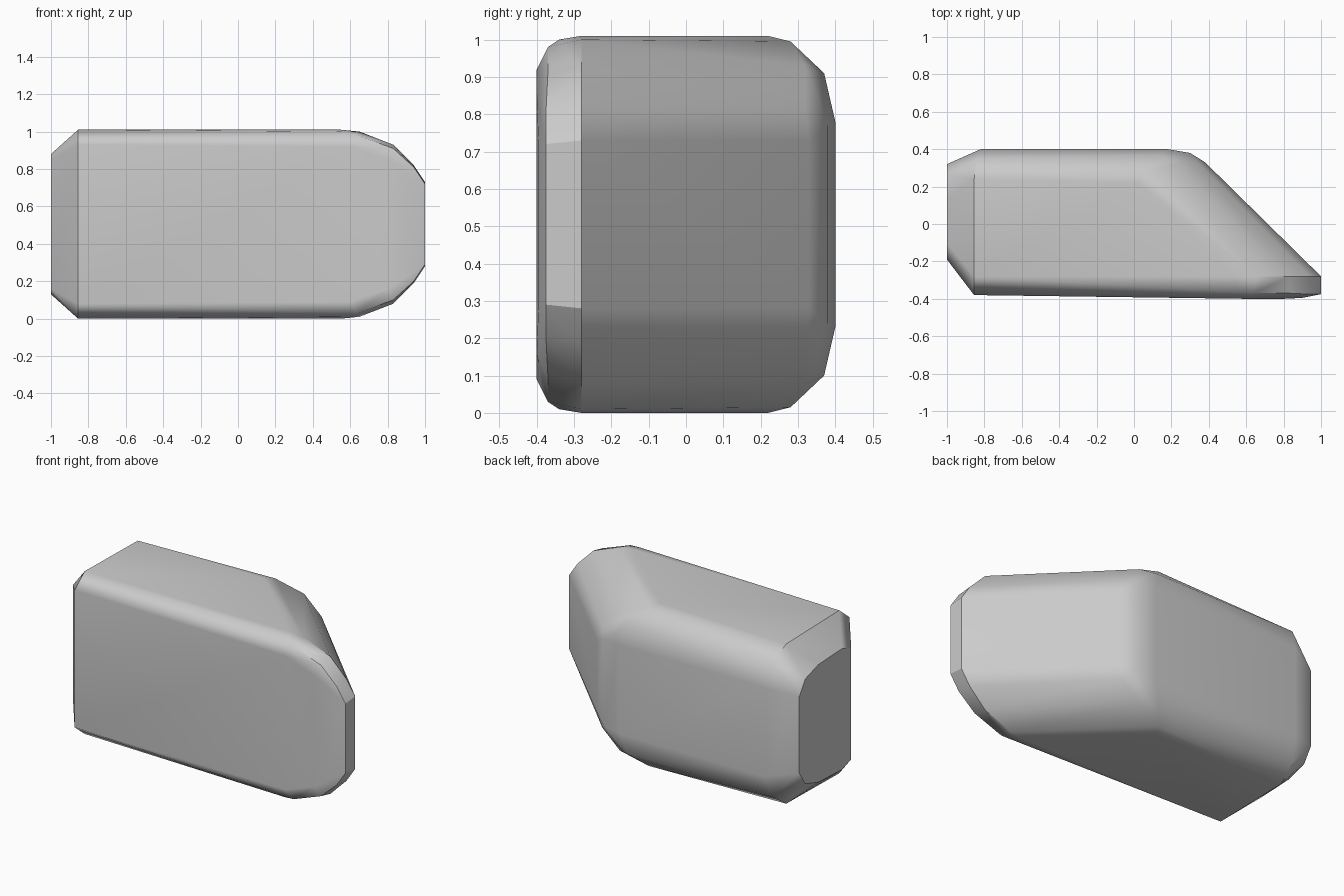
import bpy, bmesh, math

cube = bpy.data.objects.get("Cube")
if cube:
    bpy.data.objects.remove(cube)

TOP = 1.01  # full height; the lower half mirrors the upper half

# Upper-half corners of the convex block, grouped by region
end_cap = [(-1, -.19, .85), (-1, -.1, .88), (-1, .13, .87), (-1, .26, .83), (-1, .32, .74)]
end_rim = [(-.855, -.38, .93), (-.855, -.28, TOP), (-.855, .24, 1), (-.84, .35, .92), (-.82, .4, .78)]
bend = [(.02, .22, TOP), (.06, .28, .995), (.14, .37, .91), (.18, .4, .78),
        (.23, .32, .93), (.3, .38, .77), (.35, .32, .82), (.38, .33, .73)]
tip = [(.55, -.28, TOP), (.65, -.28, 1), (.83, -.28, .93), (.94, -.28, .82), (1, -.28, .73)]
tip_front = [(.55, -.34, 1), (.64, -.37, .98), (.83, -.37, .91), (.94, -.375, .81), (1, -.375, .72),
             (.6, -.4, .92), (.8, -.4, .85), (.9, -.395, .72)]

# Wrap the corners in a hull
bm = bmesh.new()
for x, y, z in end_cap + end_rim + bend + tip + tip_front:
    bm.verts.new((x, y, z))
    bm.verts.new((x, y, TOP - z))
hull = bmesh.ops.convex_hull(bm, input=bm.verts[:])
inner = [v for v in bm.verts if not v.link_faces]
bmesh.ops.delete(bm, geom=inner, context='VERTS')
bmesh.ops.dissolve_limit(bm, angle_limit=math.radians(3), verts=bm.verts[:], edges=bm.edges[:])
bmesh.ops.recalc_face_normals(bm, faces=bm.faces[:])

mesh = bpy.data.meshes.new("wedge_block")
bm.to_mesh(mesh)
bm.free()
block = bpy.data.objects.new("wedge_block", mesh)
bpy.context.collection.objects.link(block)

# Plain grey
grey = bpy.data.materials.new("plain_grey")
grey.use_nodes = True
color = (.6, .6, .6, 1)
grey.diffuse_color = color
grey.node_tree.nodes["Principled BSDF"].inputs["Base Color"].default_value = color
mesh.materials.append(grey)

# Smooth the rounded side, keep the end cap crisp
bpy.context.view_layer.objects.active = block
block.select_set(True)
bpy.ops.object.shade_smooth_by_angle(angle=math.radians(32))
weighted = block.modifiers.new("weighted_normals", 'WEIGHTED_NORMAL')
weighted.keep_sharp = True
